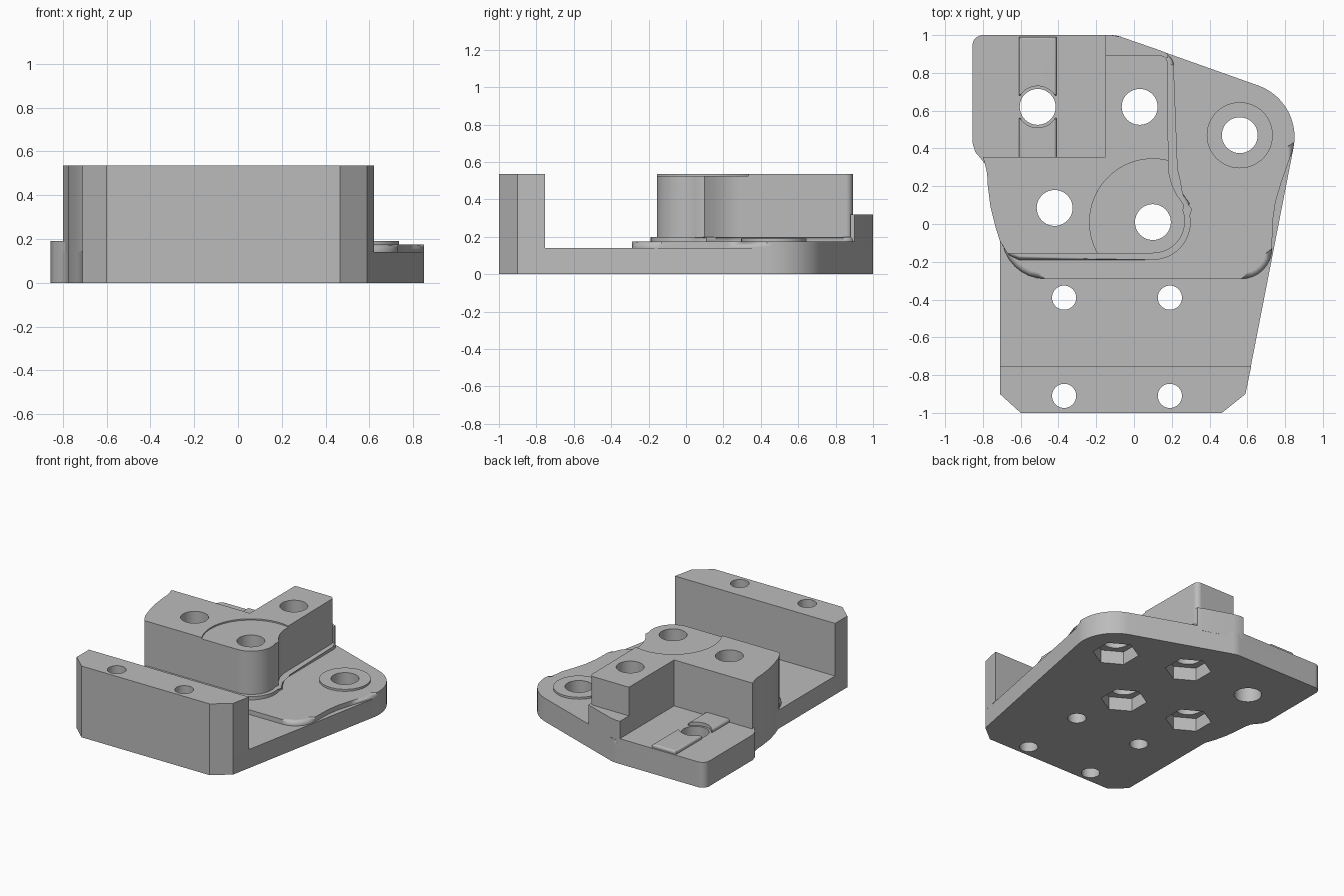
import bpy, bmesh
from math import radians, cos, sin

default = bpy.data.objects.get("Cube")
if default:
    bpy.data.objects.remove(default, do_unlink=True)

grey = bpy.data.materials.new("plain grey")
grey.use_nodes = True
grey.diffuse_color = (0.5, 0.5, 0.5, 1)
grey.node_tree.nodes["Principled BSDF"].inputs["Base Color"].default_value = (0.5, 0.5, 0.5, 1)


def arc(cx, cy, r, start, end, n=8):
    """Points along an arc, angles in degrees."""
    angles = [radians(start + (end - start) * i / n) for i in range(n + 1)]
    return [(cx + r * cos(a), cy + r * sin(a)) for a in angles]


def rect(x0, x1, y0, y1):
    return [(x0, y0), (x1, y0), (x1, y1), (x0, y1)]


def prism(name, outline, z0, z1, bevel=0):
    """Extrude a counter-clockwise outline, optionally rounding its top edge."""
    bm = bmesh.new()
    low = [bm.verts.new((x, y, z0)) for x, y in outline]
    high = [bm.verts.new((x, y, z1)) for x, y in outline]
    n = len(outline)
    bm.faces.new(low[::-1])
    top = bm.faces.new(high)
    for i in range(n):
        j = (i + 1) % n
        bm.faces.new((low[i], low[j], high[j], high[i]))
    if bevel:
        bmesh.ops.bevel(bm, geom=list(top.edges), offset=bevel, segments=4,
                        profile=0.5, affect='EDGES', clamp_overlap=True)
    bmesh.ops.recalc_face_normals(bm, faces=bm.faces)
    mesh = bpy.data.meshes.new(name)
    bm.to_mesh(mesh)
    bm.free()
    obj = bpy.data.objects.new(name, mesh)
    bpy.context.collection.objects.link(obj)
    mesh.materials.append(grey)
    return obj


def round_cutter(x, y, r, z0=-0.1, z1=1, sides=48):
    turn = 30 if sides == 6 else 0
    obj = prism("cutter", arc(x, y, r, turn, turn + 360, sides)[:-1], z0, z1)
    obj.hide_render = True
    return obj


def finish(obj, cutters):
    """Cut the holes, then smooth the curved surfaces."""
    bpy.ops.object.select_all(action='DESELECT')
    obj.select_set(True)
    bpy.context.view_layer.objects.active = obj
    for cutter in cutters:
        mod = obj.modifiers.new("cut", 'BOOLEAN')
        mod.operation, mod.solver, mod.object = 'DIFFERENCE', 'EXACT', cutter
        bpy.ops.object.modifier_apply(modifier=mod.name)
    bpy.ops.object.shade_smooth_by_angle(angle=radians(32))
    mod = obj.modifiers.new("normals", 'WEIGHTED_NORMAL')
    mod.keep_sharp = True
    bpy.ops.object.modifier_apply(modifier=mod.name)


# Shared outline pieces
left_flank = [(-0.79, 0.32), (-0.778, 0.27), (-0.774, 0.2), (-0.76, 0.09), (-0.735, -0.01)]
wing_curve = [(-0.855, 0.43), (-0.84, 0.38), (-0.81, 0.345)]
back_edge = arc(0.56, 0.46, 0.29, -11, 70, 14) + arc(-0.12, 0.85, 0.15, 70, 90, 3)
back_corner = arc(-0.8, 0.945, 0.055, 90, 180)
chamfered_front = [(-0.71, -0.9), (-0.6, -1), (0.465, -1), (0.59, -0.9)]

# Base plate and front wall
base = prism("base_plate", back_edge + back_corner + wing_curve + left_flank
             + [(-0.71, -0.08)] + chamfered_front, 0, 0.14)
wall = prism("front_wall", chamfered_front + [(0.62, -0.755), (-0.71, -0.755)], 0.14, 0.535)

# Rounded pad on the base
pad = prism("raised_pad", arc(-0.47, -0.06, 0.23, 180, 270) + arc(0.57, -0.13, 0.16, -90, 0)
            + [(0.735, 0.02), (0.75, 0.12), (0.78, 0.22), (0.815, 0.32)]
            + back_edge + [(-0.6, 1), (-0.7, 0.9)], 0.14, 0.175, 0.03)
boss = prism("washer_boss", arc(0.56, 0.47, 0.175, 0, 360, 48)[:-1], 0.17, 0.19)

# Low wing at the back with two raised tabs
wing = prism("back_wing", back_corner + wing_curve + [(-0.79, 0.32), (-0.15, 0.32), (-0.15, 1)],
             0.14, 0.19)
tabs = [prism("back_tab", rect(-0.61, -0.41, 0.68, 0.99), 0.18, 0.215, 0.015),
        prism("front_tab", rect(-0.61, -0.41, 0.34, 0.56), 0.18, 0.215, 0.015)]

# Tall L-shaped block, its foot and the step behind it
neck = [(0.265, 0.1), (0.23, 0.15), (0.2, 0.21), (0.183, 0.28)]
block_left = [(-0.8, 0.355)] + left_flank + [(-0.71, -0.09), (-0.67, -0.155)]
block = prism("tall_block", block_left + arc(0.1, 0.015, 0.17, -90, 20, 12) + neck
              + arc(0.14, 0.855, 0.037, 0, 90) + [(-0.15, 0.892), (-0.15, 0.355)], 0.14, 0.535)
foot = prism("block_foot", [(-0.7, 0.1), (-0.7, -0.11), (-0.66, -0.165), (-0.61, -0.19)]
             + arc(0.1, 0.01, 0.2, -90, 20, 12) + [(x + 0.028, y + 0.01) for x, y in neck]
             + arc(0.15, 0.84, 0.06, 0, 90) + [(-0.1, 0.9), (-0.1, 0.1)], 0.14, 0.2, 0.02)
step = prism("back_step", [(-0.15, 0.88), (0.18, 0.88), (0.18, 0.9), (0.15, 0.915),
                           (-0.07, 0.991), (-0.12, 1), (-0.15, 1)], 0.14, 0.32)

# Bolt holes, nut pockets and the shallow recess
nut_spots = [(0.03, 0.62), (-0.42, 0.085), (0.1, 0.01), (0.56, 0.47)]
wing_hole = (-0.51, 0.62)
bolts = [round_cutter(x, y, 0.095) for x, y in nut_spots + [wing_hole]]
screws = [round_cutter(x, y, 0.064) for x in (-0.37, 0.19) for y in (-0.39, -0.91)]
pockets = [round_cutter(x, y, 0.16, -0.1, 0.1, 6) for x, y in nut_spots]
recess = round_cutter(0.1, 0.01, 0.335, 0.525, 0.7, 96)
clearance = round_cutter(*wing_hole, 0.11)

finish(base, bolts + screws + pockets)
finish(wall, screws)
finish(block, bolts + [recess])
for part in (pad, boss, wing, foot):
    finish(part, bolts)
for tab in tabs:
    finish(tab, [clearance])
finish(step, [])

for cutter in bolts + screws + pockets + [recess, clearance]:
    bpy.data.objects.remove(cutter, do_unlink=True)
